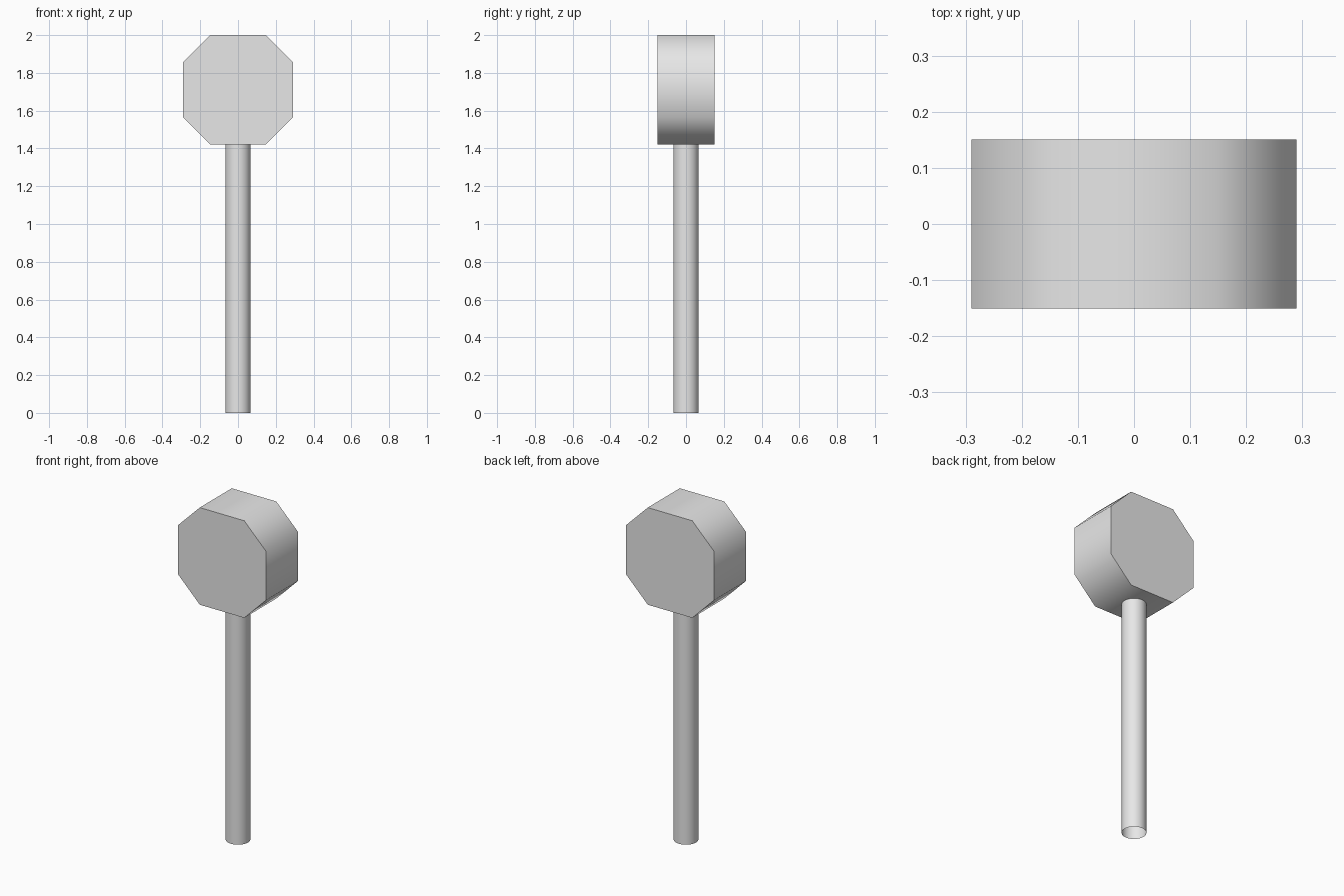
import bpy
import bmesh
import math

cube = bpy.data.objects.get("Cube")
if cube:
    bpy.data.objects.remove(cube, do_unlink=True)

gray = bpy.data.materials.new("light_gray")
gray.use_nodes = True
color = (0.8, 0.8, 0.8, 1)
gray.diffuse_color = color
gray.node_tree.nodes["Principled BSDF"].inputs["Base Color"].default_value = color


def finish(obj, name):
    """Name the part, give it its colour and smooth its rounded sides."""
    obj.name = name
    obj.data.materials.append(gray)
    bpy.ops.object.select_all(action='DESELECT')
    obj.select_set(True)
    bpy.context.view_layer.objects.active = obj
    bpy.ops.object.shade_smooth_by_angle(angle=math.radians(60))


# Eight-sided head: a chamfered square profile extruded from front to back
HALF, FLAT, DEPTH, CENTER_Z = 0.29, 0.147, 0.151, 1.71
quarter = [(HALF, FLAT), (FLAT, HALF)]
profile = []
for turn in range(4):
    for x, z in quarter:
        for _ in range(turn):
            x, z = -z, x
        profile.append((x, z))

bm = bmesh.new()
front = bm.faces.new([bm.verts.new((x, -DEPTH, z)) for x, z in profile])
back = bmesh.ops.extrude_face_region(bm, geom=[front])
moved = [v for v in back["geom"] if isinstance(v, bmesh.types.BMVert)]
bmesh.ops.translate(bm, verts=moved, vec=(0, 2 * DEPTH, 0))
bmesh.ops.recalc_face_normals(bm, faces=bm.faces)
mesh = bpy.data.meshes.new("head")
bm.to_mesh(mesh)
bm.free()
head = bpy.data.objects.new("head", mesh)
head.location.z = CENTER_Z
bpy.context.collection.objects.link(head)
finish(head, "head")

# Round handle, open at its ends
HANDLE_TOP = CENTER_Z - HALF
bpy.ops.mesh.primitive_cylinder_add(
    vertices=32, radius=0.067, depth=HANDLE_TOP, end_fill_type='NOTHING',
    location=(0, 0, HANDLE_TOP / 2))
finish(bpy.context.object, "handle")
